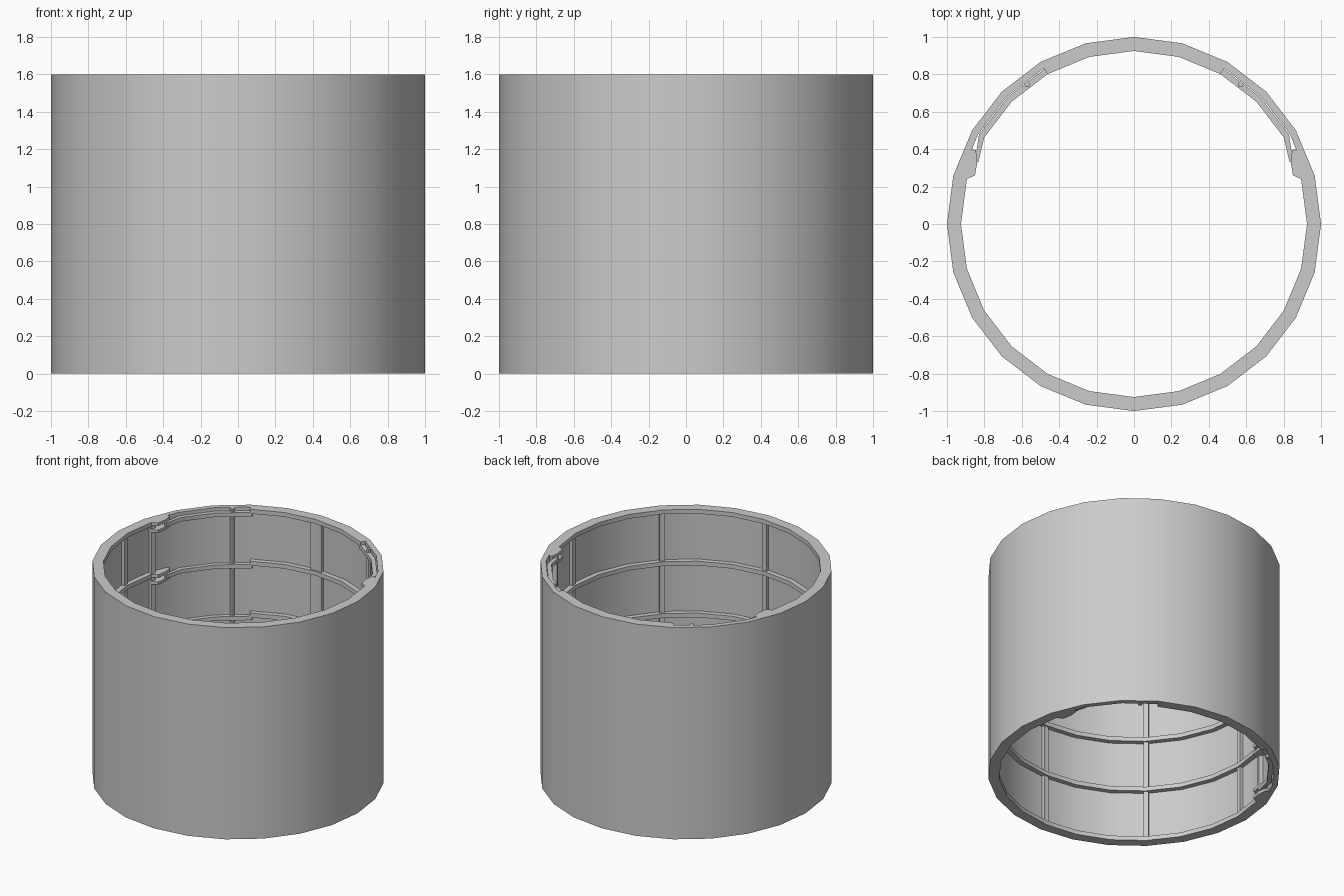
import bpy, bmesh, math

if "Cube" in bpy.data.objects:
    bpy.data.objects.remove(bpy.data.objects["Cube"])

H = 1.6            # section height
R_OUT, R_SKIN, R_FRAME = 1.0, 0.962, 0.925
FRAME_H = 0.032
STEP = 15          # 24-sided hull

grey = bpy.data.materials.new("light grey metal")
grey.diffuse_color = (0.6, 0.6, 0.6, 1)
grey.use_nodes = True
grey.node_tree.nodes["Principled BSDF"].inputs["Base Color"].default_value = grey.diffuse_color


def finish(bm, name, smooth=True):
    bmesh.ops.recalc_face_normals(bm, faces=bm.faces)
    me = bpy.data.meshes.new(name)
    bm.to_mesh(me)
    bm.free()
    me.materials.append(grey)
    ob = bpy.data.objects.new(name, me)
    bpy.context.collection.objects.link(ob)
    if smooth:
        bpy.ops.object.select_all(action='DESELECT')
        ob.select_set(True)
        bpy.context.view_layer.objects.active = ob
        bpy.ops.object.shade_smooth_by_angle(angle=math.radians(30))
    return ob


def polar(r, deg, on_chord=True):
    """Point at a clockwise angle from +y, lying on the 24-sided ring of radius r."""
    if on_chord:
        r *= math.cos(math.radians(STEP / 2)) / math.cos(math.radians(deg % STEP - STEP / 2))
    a = math.radians(deg)
    return (r * math.sin(a), r * math.cos(a))


def strip(bm, inner, outer, z0, z1, closed=False):
    """Solid band between two matching plan curves."""
    rows = [[bm.verts.new((*p, z)) for p, z in ((i, z0), (o, z0), (o, z1), (i, z1))]
            for i, o in zip(inner, outer)]
    n = len(rows)
    for k in range(n if closed else n - 1):
        a, b = rows[k], rows[(k + 1) % n]
        for j in range(4):
            bm.faces.new((a[j], a[(j + 1) % 4], b[(j + 1) % 4], b[j]))
    if not closed:
        bm.faces.new(rows[0])
        bm.faces.new(rows[-1][::-1])


def arc(bm, a0, a1, r0, r1, z0, z1):
    mids = [a for a in range(-360, 361, STEP) if a0 < a < a1]
    angs = [a0] + mids + [a1]
    strip(bm, [polar(r0, a) for a in angs], [polar(r1, a) for a in angs], z0, z1)


def prism(bm, pts, z0, z1):
    lo = [bm.verts.new((x, y, z0)) for x, y in pts]
    hi = [bm.verts.new((x, y, z1)) for x, y in pts]
    bm.faces.new(lo[::-1])
    bm.faces.new(hi)
    n = len(pts)
    for i in range(n):
        bm.faces.new((lo[i], lo[(i + 1) % n], hi[(i + 1) % n], hi[i]))


levels = [i * (H - FRAME_H) / 4 for i in range(5)]

# Outer skin
bm = bmesh.new()
ring = range(0, 360, STEP)
strip(bm, [polar(R_SKIN, a) for a in ring], [polar(R_OUT, a) for a in ring], 0, H, True)
finish(bm, "outer_skin")

# Ring frames, interrupted at the two side doors
bm = bmesh.new()
for z in levels:
    arc(bm, -30, 30, R_FRAME, R_SKIN, z, z + FRAME_H)
    arc(bm, 73, 287, R_FRAME, R_SKIN, z, z + FRAME_H)
finish(bm, "ring_frames")

# Vertical stringers, the one at the back being wider
bm = bmesh.new()
for a in (0, 90, 135, 180, 225, 270):
    half = 2.8 if a == 0 else 1.1
    arc(bm, a - half, a + half, 0.937, R_SKIN, 0.002, H - 0.002)
finish(bm, "stringers")

for s, side in ((-1, "left"), (1, "right")):
    def flip(pts):
        return [(s * x, y) for x, y in pts]

    # Curved door arms, bending inward at the hinge end
    bm = bmesh.new()
    inner = [polar(R_FRAME, a) for a in (29, 30, 45, 60)] + [(0.832, 0.33)]
    outer = [polar(0.957, a) for a in (29, 30, 45, 60)] + [(0.850, 0.335)]
    arm_z = [z - 0.022 if z > 0 else 0.022 for z in levels]
    for z in arm_z:
        strip(bm, flip(inner), flip(outer), z, z + 0.03)
    finish(bm, "door_arms_" + side)

    # Forked hinge brackets above and below each arm
    bm = bmesh.new()
    plan = [(0.888, 0.243), (0.85, 0.26), (0.838, 0.33), (0.845, 0.395),
            (0.862, 0.40), (0.885, 0.37), (0.93, 0.25)]
    for z in arm_z:
        prism(bm, flip(plan), z + 0.03, z + 0.054)
        prism(bm, flip(plan), z - 0.022, z)
    finish(bm, "hinge_brackets_" + side, False)

    # Hinge post along the door edge
    bm = bmesh.new()
    arc(bm, *sorted((s * 72.5, s * 74.5)), 0.93, R_SKIN, 0.002, H - 0.002)
    finish(bm, "hinge_post_" + side, False)

    # Six-sided latch rod
    cx, cy = polar(0.94, 37.4, False)
    bm = bmesh.new()
    prism(bm, [(s * cx + 0.016 * math.cos(math.radians(k * 60)),
                cy + 0.016 * math.sin(math.radians(k * 60))) for k in range(6)], 0, H)
    finish(bm, "latch_rod_" + side, False)
